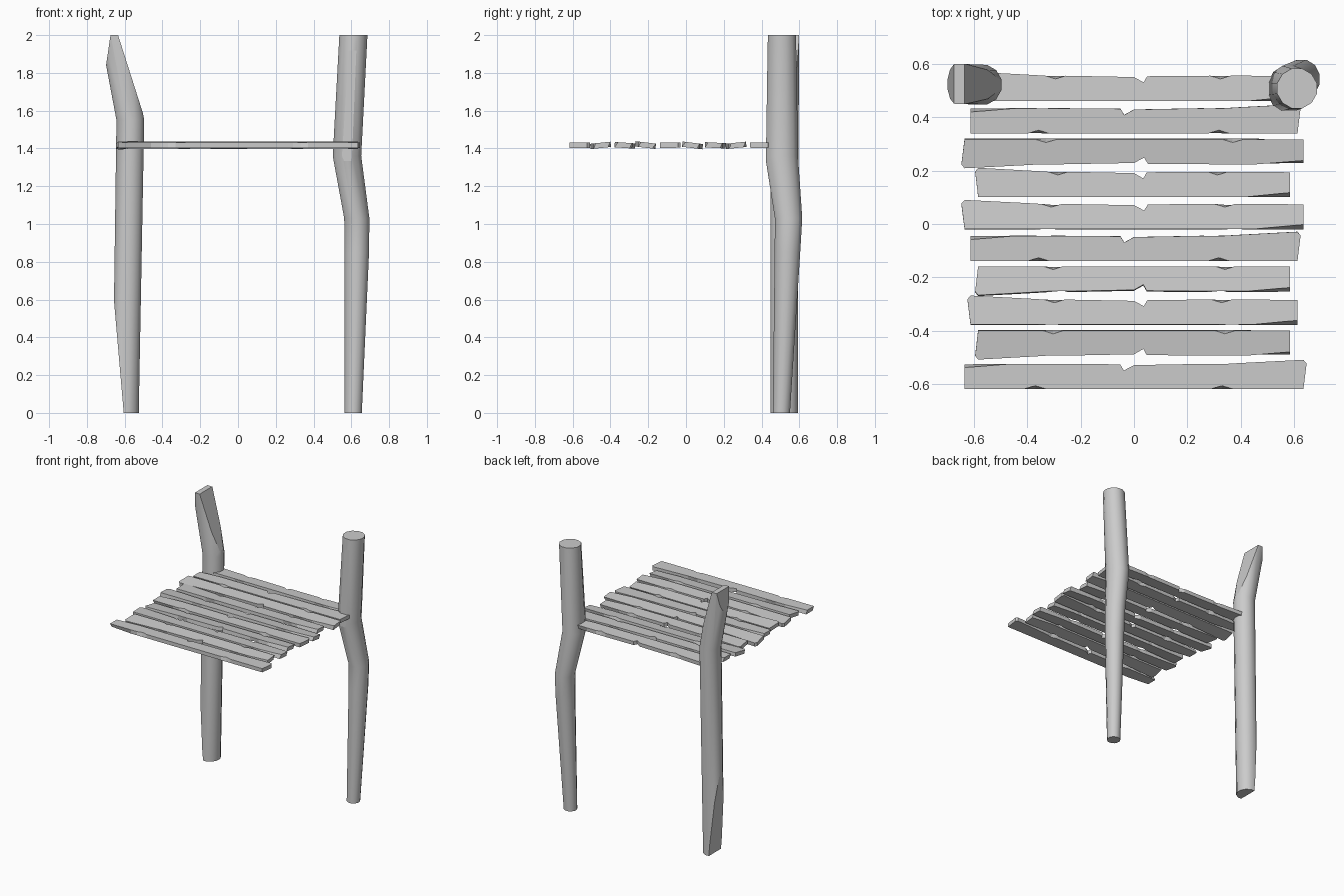
import bpy, bmesh, math
from mathutils import Vector, Matrix

cube = bpy.data.objects.get("Cube")
if cube:
    bpy.data.objects.remove(cube)

wood = bpy.data.materials.new("pale grey wood")
wood.use_nodes = True
GREY = (0.6, 0.6, 0.6, 1)
wood.diffuse_color = GREY
wood.node_tree.nodes["Principled BSDF"].inputs["Base Color"].default_value = GREY


def finish(bm, name):
    bmesh.ops.recalc_face_normals(bm, faces=bm.faces)
    mesh = bpy.data.meshes.new(name)
    bm.to_mesh(mesh)
    bm.free()
    mesh.materials.append(wood)
    obj = bpy.data.objects.new(name, mesh)
    bpy.context.collection.objects.link(obj)
    return obj


def post(name, rings, cuts, sides=12):
    """Loft rings of (z, centre x, centre y, radius x, radius y), then slice flat facets."""
    bm = bmesh.new()
    loops = []
    for z, cx, cy, rx, ry in rings:
        angles = [2 * math.pi * (i + 0.5) / sides for i in range(sides)]
        loops.append([bm.verts.new((cx + rx * math.cos(a), cy + ry * math.sin(a), z)) for a in angles])
    for low, high in zip(loops, loops[1:]):
        for i in range(sides):
            j = (i + 1) % sides
            bm.faces.new((low[i], low[j], high[j], high[i])).smooth = True
    bm.faces.new(loops[0][::-1])
    bm.faces.new(loops[-1])
    # each cut removes the side its normal points to and caps the opening flat
    for point, normal in cuts:
        cut = bmesh.ops.bisect_plane(bm, geom=bm.verts[:] + bm.edges[:] + bm.faces[:],
                                     plane_co=point, plane_no=normal, clear_outer=True)
        edges = [e for e in cut["geom_cut"] if isinstance(e, bmesh.types.BMEdge)]
        cap = bmesh.ops.holes_fill(bm, edges=edges, sides=0)
        for face in cap["faces"]:
            face.smooth = False
    return finish(bm, name)


def side_plane(a, b, direction):
    """Plane holding two (x, z) points and the y axis, facing left or right."""
    n = Vector((b[1] - a[1], 0, a[0] - b[0])).normalized()
    return Vector((a[0], 0, a[1])), n if n.x * direction > 0 else -n


# Posts: one chopped at both ends, one bent with a shaved bend
post("right_post",
     [(0, -.595, .52, .072, .075), (1.55, -.57, .522, .076, .077), (2, -.653, .525, .078, .077)],
     [side_plane((-.498, 1.57), (-.635, 2), 1),
      side_plane((-.70, 1.83), (-.675, 2), -1),
      side_plane((-.657, .6), (-.605, 0), -1)])
post("left_post",
     [(0, .61, .505, .047, .047), (.85, .629, .537, .067, .07), (1.03, .629, .543, .069, .075),
      (1.36, .577, .506, .078, .09), (2, .611, .508, .077, .077)],
     [(Vector((0, .424, 1.4)), Vector((0, -1, .015)).normalized())])


# Planks: one weathered board, turned around or over for variety
HALF, THICK = .047, .028
BACK = [(.635, .062), (.4, .05), (.35, .047), (.31, .047), (.27, .047), (.0, .042), (-.038, .022),
        (-.052, .045), (-.3, .047), (-.34, .047), (-.38, .047), (-.46, .047), (-.635, .045)]
FRONT = [(-.635, -.047), (-.46, -.047), (-.41, -.047), (-.37, -.047), (-.33, -.047),
         (.29, -.047), (.33, -.047), (.37, -.047), (.635, -.047), (.647, .048)]
OUTLINE = BACK + FRONT
TOP_DENTS = {(-.37, -.047): .012, (.33, -.047): .012, (-.635, .045): -.012}
LOW_DENTS = {(.31, .047): -.012, (-.34, .047): -.012, (-.635, -.047): .016}


def plank(name, y, length, kind, tilt):
    bm = bmesh.new()
    rings = []
    for z, dents in ((-THICK / 2, LOW_DENTS), (THICK / 2, TOP_DENTS)):
        rings.append([bm.verts.new((p[0] * length, p[1] + dents.get(p, 0), z)) for p in OUTLINE])
    low, high = rings
    count = len(OUTLINE)
    for i in range(count):
        j = (i + 1) % count
        bm.faces.new((low[i], low[j], high[j], high[i]))
    bm.faces.new(low[::-1])
    bm.faces.new(high)
    turn = {"plain": Matrix(), "turned": Matrix.Rotation(math.pi, 4, 'Z'),
            "flipped": Matrix.Rotation(math.pi, 4, 'Y')}[kind]
    place = Matrix.Translation((0, y, 1.417)) @ Matrix.Rotation(math.radians(tilt), 4, 'X')
    bmesh.ops.transform(bm, matrix=place @ turn, verts=bm.verts)
    finish(bm, name)


PLANKS = [(-.571, 1.0, "plain", 0), (-.445, .92, "turned", 6), (-.331, .965, "flipped", -4),
          (-.207, .92, "turned", -7), (-.091, .965, "plain", 1), (.027, 1.0, "flipped", -7),
          (.148, .92, "flipped", -3), (.272, 1.0, "turned", 6), (.387, .965, "plain", 1),
          (.508, .95, "flipped", -3)]
for number, (y, length, kind, tilt) in enumerate(PLANKS, 1):
    plank(f"plank_{number}", y, length, kind, tilt)
